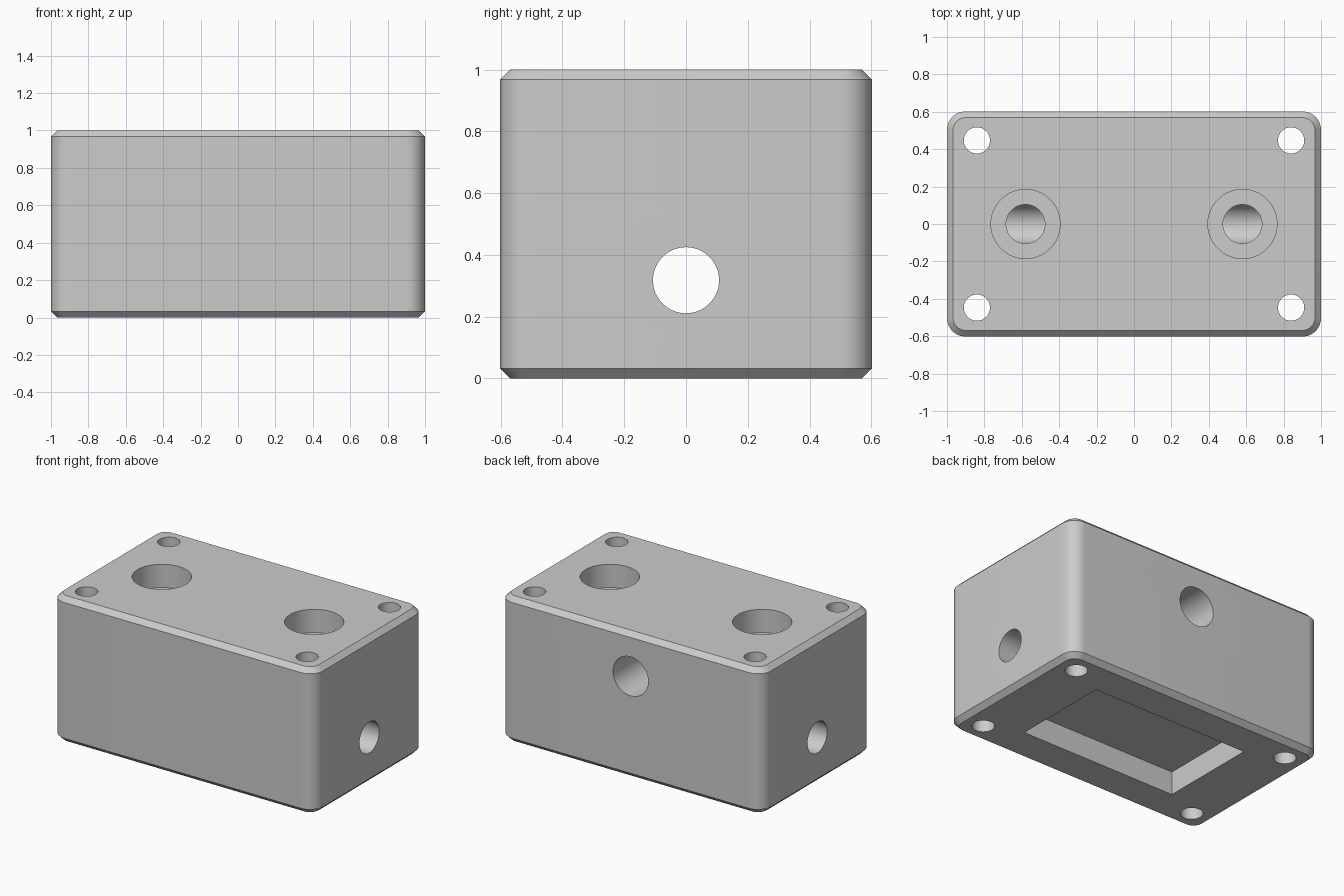
import bpy, bmesh
from math import cos, sin, pi, radians
from mathutils import Matrix

cube = bpy.data.objects.get("Cube")
if cube:
    bpy.data.objects.remove(cube, do_unlink=True)

HX, HY, H = 1.0, 0.602, 1.0
CORNER, CHAMFER = 0.10, 0.033

grey = bpy.data.materials.new("plain grey")
grey.use_nodes = True
grey.diffuse_color = (0.6, 0.6, 0.6, 1)
grey.node_tree.nodes["Principled BSDF"].inputs["Base Color"].default_value = (0.6, 0.6, 0.6, 1)


def to_object(bm, name):
    bmesh.ops.recalc_face_normals(bm, faces=bm.faces)
    mesh = bpy.data.meshes.new(name)
    bm.to_mesh(mesh)
    bm.free()
    mesh.materials.append(grey)
    obj = bpy.data.objects.new(name, mesh)
    bpy.context.collection.objects.link(obj)
    return obj


def rounded_ring(bm, inset, z, steps=12):
    """Rounded rectangle outline, moved inwards by the inset."""
    ring = []
    for quarter, (sx, sy) in enumerate([(1, 1), (-1, 1), (-1, -1), (1, -1)]):
        for i in range(steps + 1):
            a = (quarter + i / steps) * pi / 2
            r = CORNER - inset
            ring.append(bm.verts.new((sx * (HX - CORNER) + r * cos(a),
                                      sy * (HY - CORNER) + r * sin(a), z)))
    return ring


# Block with rounded uprights and chamfered top and bottom rims
bm = bmesh.new()
rings = [rounded_ring(bm, inset, z) for inset, z in
         [(CHAMFER, 0), (0, CHAMFER), (0, H - CHAMFER), (CHAMFER, H)]]
for low, high in zip(rings, rings[1:]):
    for i in range(len(low)):
        j = (i + 1) % len(low)
        bm.faces.new((low[i], low[j], high[j], high[i]))
bm.faces.new(rings[0])
bm.faces.new(rings[-1])
block = to_object(bm, "drilled_block")


def cut(cutter):
    cutter.hide_render = True
    mod = block.modifiers.new("cut", "BOOLEAN")
    mod.operation = "DIFFERENCE"
    mod.solver = "EXACT"
    mod.object = cutter
    bpy.context.view_layer.objects.active = block
    bpy.ops.object.modifier_apply(modifier=mod.name)
    bpy.data.objects.remove(cutter, do_unlink=True)


def drill(name, radius, length, centre, axis="Z"):
    bm = bmesh.new()
    turn = {"Z": Matrix.Identity(4), "X": Matrix.Rotation(pi / 2, 4, "Y"),
            "Y": Matrix.Rotation(pi / 2, 4, "X")}[axis]
    bmesh.ops.create_cone(bm, cap_ends=True, segments=64, radius1=radius, radius2=radius,
                          depth=length, matrix=Matrix.Translation(centre) @ turn)
    cut(to_object(bm, name))


# Cross bore through both ends
drill("cross_bore", 0.107, 2.4, (0, 0, 0.318), "X")

# Counterbored ports running down from the top to the cross bore
for x in (-0.58, 0.58):
    drill("port_bore", 0.104, 0.8, (x, 0, 0.72))
    drill("port_counterbore", 0.185, 0.4, (x, 0, H - 0.16 + 0.2))

# Mounting holes in the corners
for x in (-0.84, 0.84):
    for y in (-0.447, 0.447):
        drill("mounting_hole", 0.07, 1.4, (x, y, 0.5))

# Blind bore in the back
drill("back_bore", 0.134, 0.8, (0, 0.4, 0.70), "Y")

# Shallow rectangular pocket underneath
bm = bmesh.new()
bmesh.ops.create_cube(bm, size=1, matrix=Matrix.Diagonal((1.19, 0.69, 0.32, 1)))
cut(to_object(bm, "base_pocket"))

# Smooth curved walls, crisp rims
bpy.ops.object.select_all(action="DESELECT")
block.select_set(True)
bpy.context.view_layer.objects.active = block
bpy.ops.object.shade_smooth_by_angle(angle=radians(30))
